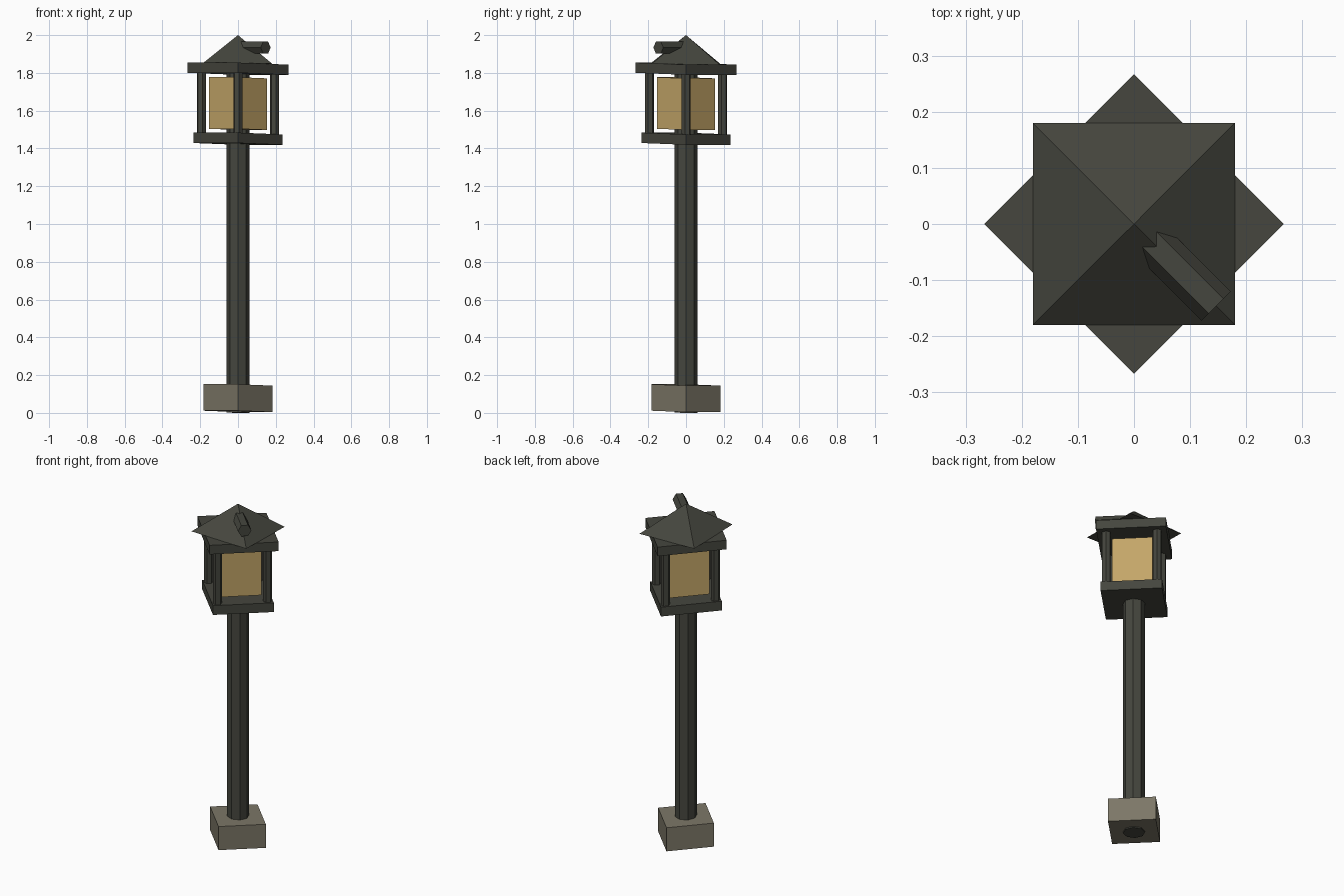
import bpy
import math
from mathutils import Matrix

if "Cube" in bpy.data.objects:
    bpy.data.objects.remove(bpy.data.objects["Cube"])


def material(name, rgb):
    # sRGB 0-255 to linear
    m = bpy.data.materials.new(name)
    lin = [((c / 255 + 0.055) / 1.055) ** 2.4 for c in rgb]
    m.diffuse_color = (*lin, 1.0)
    m.use_nodes = True
    m.node_tree.nodes["Principled BSDF"].inputs["Base Color"].default_value = m.diffuse_color
    return m


METAL = material("dark_metal", (69, 70, 62))
STONE = material("grey_stone", (124, 119, 103))
GLASS = material("amber_glass", (196, 166, 104))

# The whole post is very slightly skewed towards the back right
SKEW = Matrix.Identity(4)
SKEW[2][0] = SKEW[2][1] = -0.02


def prism(name, sides, r, z0, z1, mat, x=0, y=0, turn=0.0, r_top=None):
    """Upright prism or pyramid, first corner pointing along +x plus turn."""
    r_top = r if r_top is None else r_top
    ring = [(math.cos(turn + math.tau * i / sides), math.sin(turn + math.tau * i / sides))
            for i in range(sides)]
    verts = [(x + r * c, y + r * s, z0) for c, s in ring]
    faces = [list(range(sides))[::-1]]
    if r_top == 0:
        verts.append((x, y, z1))
        faces += [(i, (i + 1) % sides, sides) for i in range(sides)]
    else:
        verts += [(x + r_top * c, y + r_top * s, z1) for c, s in ring]
        faces += [(i, (i + 1) % sides, sides + (i + 1) % sides, sides + i) for i in range(sides)]
        faces.append(list(range(sides, 2 * sides)))
    me = bpy.data.meshes.new(name)
    me.from_pydata(verts, [], faces)
    me.materials.append(mat)
    me.transform(SKEW)
    ob = bpy.data.objects.new(name, me)
    bpy.context.collection.objects.link(ob)
    return ob


# Foot and pole
prism("stone_base", 4, 0.183, 0.008, 0.148, STONE)
prism("pole", 8, 0.06, 0.001, 1.82, METAL)

# Lantern: plates, glass and corner bars
prism("lantern_floor", 4, 0.235, 1.424, 1.479, METAL)
prism("lantern_glass", 4, 0.154, 1.501, 1.774, GLASS)
prism("lantern_top_plate", 4, 0.267, 1.795, 1.849, METAL)
for i in range(4):
    a = i * math.pi / 2
    prism(f"corner_bar_{i + 1}", 6, 0.025, 1.46, 1.81, METAL,
          0.194 * math.cos(a), 0.194 * math.sin(a), math.pi / 4)

# Pyramid roof, turned 45 degrees to the plates
prism("roof", 4, 0.18 * math.sqrt(2), 1.849, 2.0, METAL, turn=math.pi / 4, r_top=0)

# Short six-sided rod sticking out of the front right roof ridge
rod = prism("roof_rod", 6, 0.037, 0.03, 0.207, METAL, turn=math.pi / 2)
rod.data.transform(SKEW.inverted())
rod.data.transform(Matrix.Translation((0, 0, 1.934))
                   @ Matrix.Rotation(-math.pi / 4, 4, 'Z')
                   @ Matrix.Rotation(math.pi / 2, 4, 'Y'))
